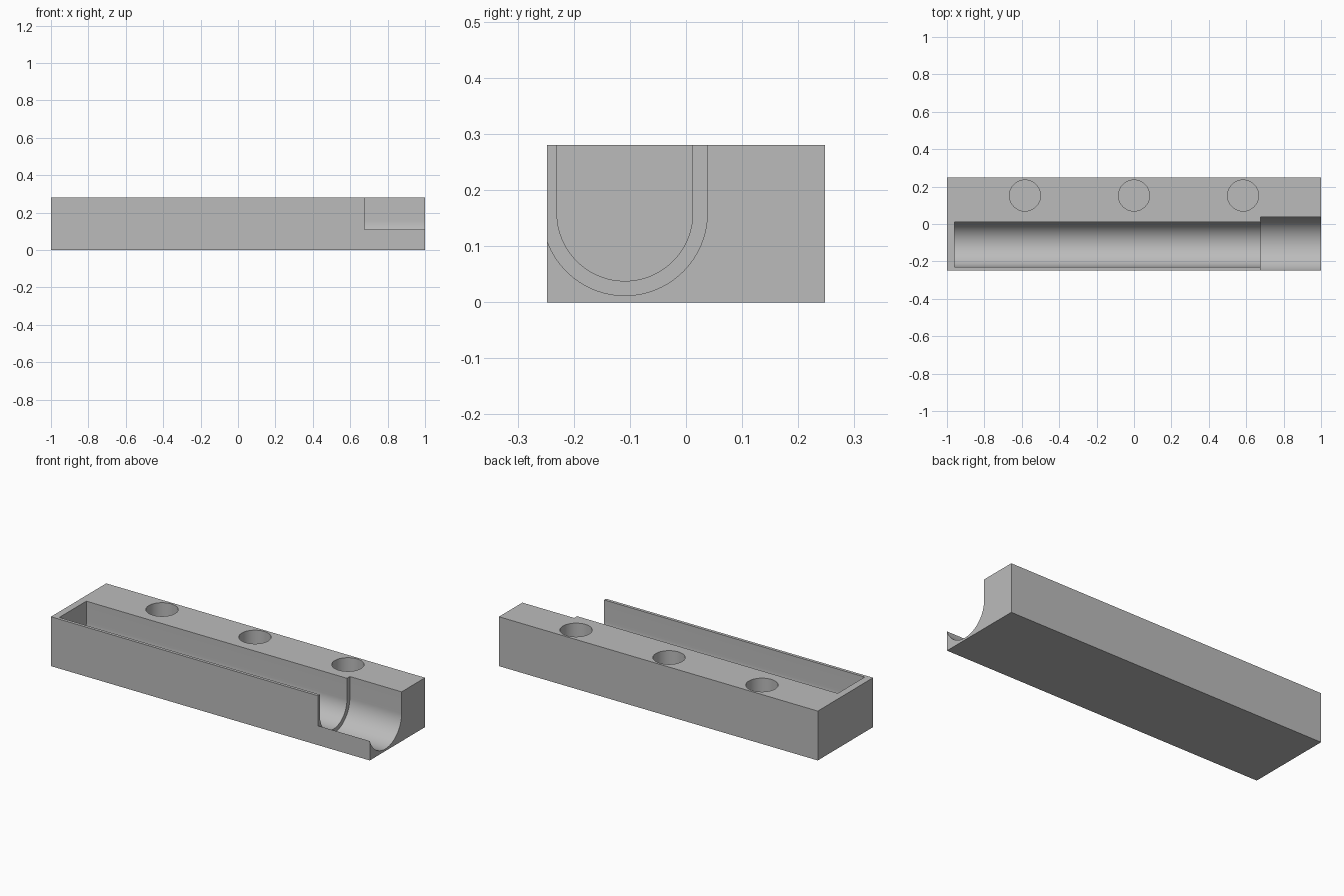
import bpy, bmesh, math
from mathutils import Vector

if "Cube" in bpy.data.objects:
    bpy.data.objects.remove(bpy.data.objects["Cube"], do_unlink=True)

HEIGHT = 0.28
DEPTH = 0.495
AXIS_Y, AXIS_Z = -0.109, 0.159   # centre of the round channel floor

grey = bpy.data.materials.new("plain grey")
grey.use_nodes = True
colour = (0.5, 0.5, 0.5, 1)
grey.diffuse_color = colour
grey.node_tree.nodes["Principled BSDF"].inputs["Base Color"].default_value = colour


def prism(name, profile, offset):
    """Extrude a closed outline along an offset vector."""
    bm = bmesh.new()
    face = bm.faces.new([bm.verts.new(p) for p in profile])
    out = bmesh.ops.extrude_face_region(bm, geom=[face])
    moved = [g for g in out["geom"] if isinstance(g, bmesh.types.BMVert)]
    bmesh.ops.translate(bm, verts=moved, vec=Vector(offset))
    bmesh.ops.recalc_face_normals(bm, faces=bm.faces)
    mesh = bpy.data.meshes.new(name)
    bm.to_mesh(mesh)
    bm.free()
    mesh.materials.append(grey)
    obj = bpy.data.objects.new(name, mesh)
    bpy.context.collection.objects.link(obj)
    return obj


def channel(name, radius, x0, x1, steps=48):
    """U-shaped trough cutter, open at the top."""
    outline = [(x0, AXIS_Y + radius, 0.4), (x0, AXIS_Y - radius, 0.4)]
    for i in range(steps + 1):
        a = math.pi * (1 + i / steps)
        outline.append((x0, AXIS_Y + radius * math.cos(a), AXIS_Z + radius * math.sin(a)))
    return prism(name, outline, (x1 - x0, 0, 0))


def hole(name, x, y, radius, floor, steps=64):
    """Round blind hole cutter."""
    ring = [(x + radius * math.cos(math.tau * i / steps),
             y + radius * math.sin(math.tau * i / steps), floor) for i in range(steps)]
    return prism(name, ring, (0, 0, 0.4 - floor))


# Solid block
h = DEPTH / 2
body = prism("holder_body", [(-1, -h, 0), (1, -h, 0), (1, h, 0), (-1, h, 0)], (0, 0, HEIGHT))

# Long narrow trough, wider open end, and three blind holes
cutters = [channel("trough_cutter", 0.121, -0.96, 0.8),
           channel("wide_end_cutter", 0.147, 0.675, 1.1)]
for x in (-0.583, 0, 0.583):
    cutters.append(hole("hole_cutter", x, 0.152, 0.083, 0.04))

bpy.ops.object.select_all(action='DESELECT')
bpy.context.view_layer.objects.active = body
body.select_set(True)
for cutter in cutters:
    mod = body.modifiers.new("cut", 'BOOLEAN')
    mod.operation = 'DIFFERENCE'
    mod.solver = 'EXACT'
    mod.object = cutter
    bpy.ops.object.modifier_apply(modifier=mod.name)
    bpy.data.objects.remove(cutter, do_unlink=True)

bpy.ops.object.shade_smooth_by_angle(angle=math.radians(30))
